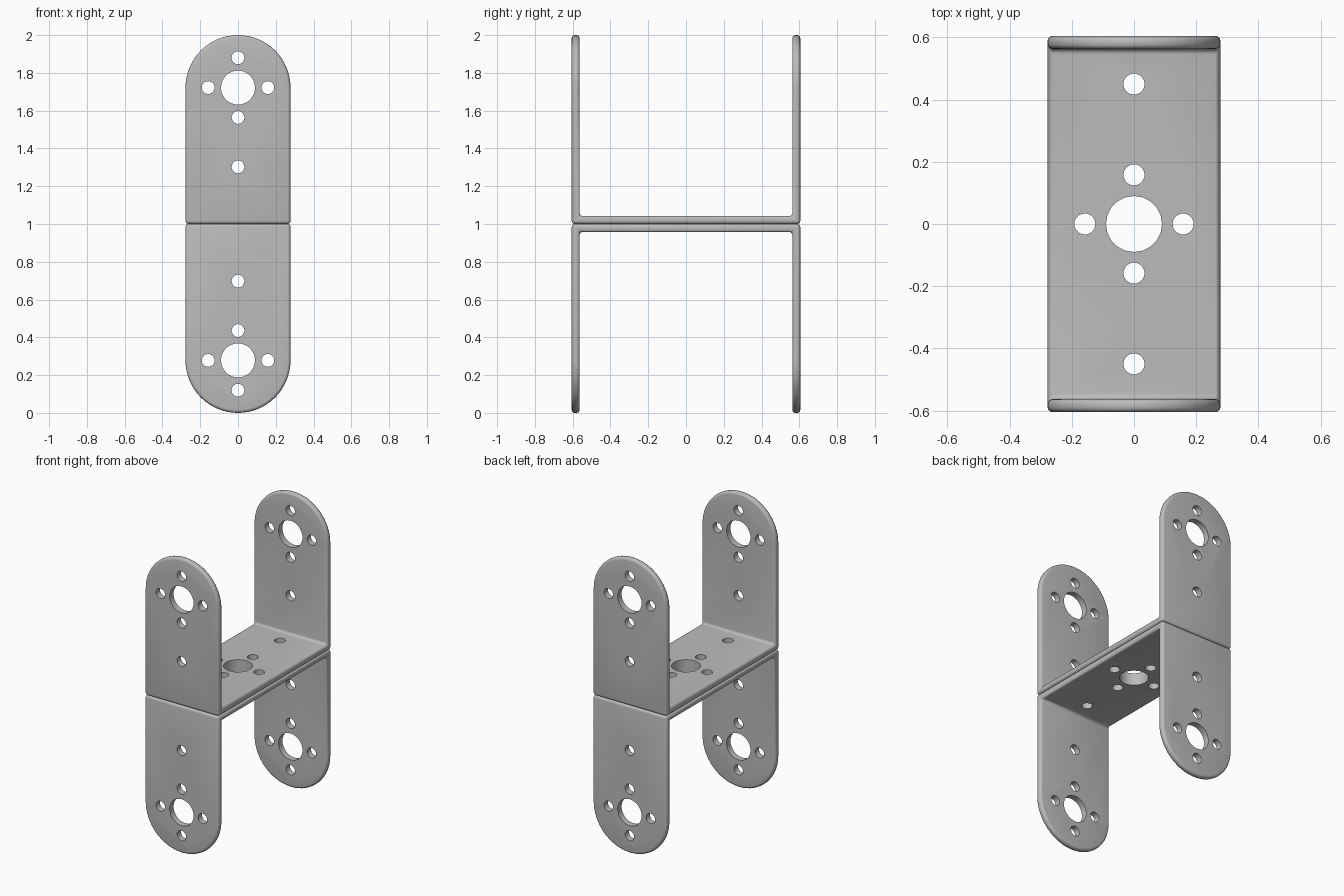
import bpy, bmesh, math
from mathutils import Matrix, Vector

cube = bpy.data.objects.get("Cube")
if cube:
    bpy.data.objects.remove(cube)

HALF_W, HALF_L, THICK = 0.278, 0.605, 0.042
ROUND = 0.017
EYE = 1 - HALF_W            # height of the arch centre above the base
RING = 0.158                # distance of the small holes from the large one
BIG_R, SMALL_R = 0.09, 0.034

steel = bpy.data.materials.new("brushed grey")
steel.use_nodes = True
colour = (0.5, 0.5, 0.5, 1)
steel.diffuse_color = colour
steel.node_tree.nodes["Principled BSDF"].inputs["Base Color"].default_value = colour


def make_object(name, bm):
    mesh = bpy.data.meshes.new(name)
    bm.to_mesh(mesh)
    bm.free()
    obj = bpy.data.objects.new(name, mesh)
    bpy.context.collection.objects.link(obj)
    mesh.materials.append(steel)
    return obj


def drill(bm, point, radius, along_y, sides):
    """Add one cylinder that punches a hole through the sheet."""
    turn = Matrix.Rotation(math.pi / 2, 4, "X") if along_y else Matrix()
    bmesh.ops.create_cone(bm, cap_ends=True, segments=sides, radius1=radius,
                          radius2=radius, depth=2 if along_y else 0.3,
                          matrix=Matrix.Translation(point) @ turn)


# Hole pattern shared by both brackets
bm = bmesh.new()
ring = [(RING, 0), (-RING, 0), (0, RING), (0, -RING)]
drill(bm, (0, 0, 1), BIG_R, False, 20)
for a, b in ring + [(0, 0.45), (0, -0.45)]:
    drill(bm, (a, b, 1), SMALL_R, False, 20)
for side in (1, -1):
    drill(bm, (0, 0, 1 + side * EYE), BIG_R, True, 28)
    for a, b in ring + [(0, -0.42)]:
        drill(bm, (a, 0, 1 + side * (EYE + b)), SMALL_R, True, 20)
cutter = make_object("hole_cutter", bm)
cutter.hide_render = True


def make_bracket(name, turn):
    """Fold a U-shaped sheet with arched legs, thicken, round and drill it."""
    bm = bmesh.new()
    base = [bm.verts.new((x * HALF_W, y * HALF_L, 0))
            for x, y in ((-1, -1), (-1, 1), (1, 1), (1, -1))]
    bm.faces.new(base)
    for start, end in ((base[0], base[3]), (base[2], base[1])):
        sign = 1 if end.co.x > 0 else -1
        arch = []
        for i in range(33):
            t = math.pi * i / 32
            arch.append(bm.verts.new((sign * HALF_W * math.cos(t), start.co.y,
                                      EYE + HALF_W * math.sin(t))))
        bm.faces.new([start, end] + arch)
    bm.transform(Matrix.Translation(Vector((0, 0, 1))) @ turn)
    obj = make_object(name, bm)

    sheet = obj.modifiers.new("thickness", "SOLIDIFY")
    sheet.thickness = THICK
    sheet.offset = -1
    sheet.use_even_offset = True
    bevel = obj.modifiers.new("rounded edges", "BEVEL")
    bevel.width = ROUND
    bevel.segments = 4
    bevel.limit_method = "ANGLE"
    bevel.angle_limit = math.radians(40)
    holes = obj.modifiers.new("holes", "BOOLEAN")
    holes.operation = "DIFFERENCE"
    holes.solver = "EXACT"
    holes.object = cutter

    bpy.ops.object.select_all(action="DESELECT")
    obj.select_set(True)
    bpy.context.view_layer.objects.active = obj
    for mod in list(obj.modifiers):
        bpy.ops.object.modifier_apply(modifier=mod.name)
    bpy.ops.object.shade_smooth_by_angle(angle=math.radians(35))


make_bracket("upper_bracket", Matrix())
make_bracket("lower_bracket", Matrix.Rotation(math.pi, 4, "X"))
bpy.data.objects.remove(cutter)
